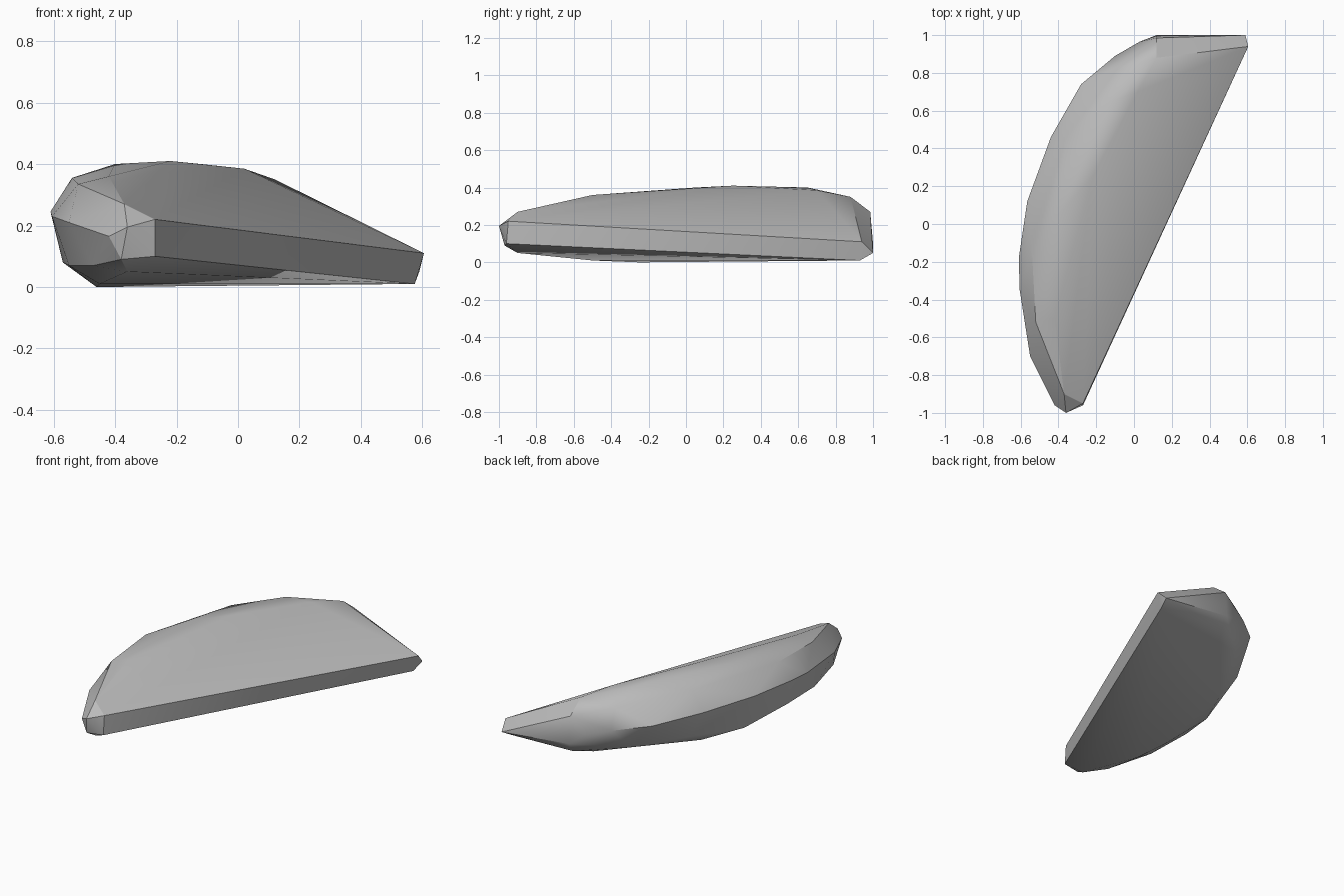
import bpy, bmesh
from math import radians

cube = bpy.data.objects.get("Cube")
if cube:
    bpy.data.objects.remove(cube)

# One stone-grey colour
grey = bpy.data.materials.new("stone grey")
grey.use_nodes = True
colour = (0.5, 0.5, 0.5, 1)
grey.diffuse_color = colour
grey.node_tree.nodes["Principled BSDF"].inputs["Base Color"].default_value = colour

# Straight cut side with its long bevelled strip
cut_side = [(-.27, -.95, .22), (.605, .94, .11), (-.27, -.96, .10),
            (.575, .93, .01), (.59, 1, .05)]

# Curved outline at the widest height
rim = [(-.36, -1, .195), (-.42, -.96, .165), (-.55, -.70, .21), (-.605, -.35, .23),
       (-.61, -.18, .245), (-.565, .12, .25), (-.44, .46, .24), (-.28, .74, .22),
       (-.10, .89, .20), (.03, .965, .17), (.12, 1, .10)]

# Domed crest
crest = [(-.37, -.90, .27), (-.52, -.52, .335), (-.54, -.15, .355), (-.42, -.5, .36),
         (-.40, .05, .40), (-.22, .25, .41), (-.36, .45, .36), (-.12, .65, .40),
         (.02, .70, .385), (.12, .88, .35), (-.08, .83, .32), (.12, .985, .27)]

# Rounded underside
base = [(-.38, -.97, .09), (-.36, -.90, .05), (-.47, -.80, .07), (-.55, -.50, .07),
        (-.57, -.20, .08), (-.45, -.50, .01), (-.46, -.25, 0), (-.48, .10, .02),
        (-.36, .36, .01), (-.38, .50, .09), (-.15, .76, .06), (.05, .85, .015),
        (.12, .96, .04)]

# Wrap the contours into one faceted solid
bm = bmesh.new()
for point in cut_side + rim + crest + base:
    bm.verts.new(point)
hull = bmesh.ops.convex_hull(bm, input=bm.verts[:])
bmesh.ops.delete(bm, geom=[v for v in bm.verts if not v.link_faces], context='VERTS')
bmesh.ops.recalc_face_normals(bm, faces=bm.faces[:])
mesh = bpy.data.meshes.new("stone_wedge")
bm.to_mesh(mesh)
bm.free()
mesh.materials.append(grey)
stone = bpy.data.objects.new("stone_wedge", mesh)
bpy.context.collection.objects.link(stone)

# Soft facets, crisp cut edges
bpy.context.view_layer.objects.active = stone
stone.select_set(True)
bpy.ops.object.shade_smooth_by_angle(angle=radians(30))
